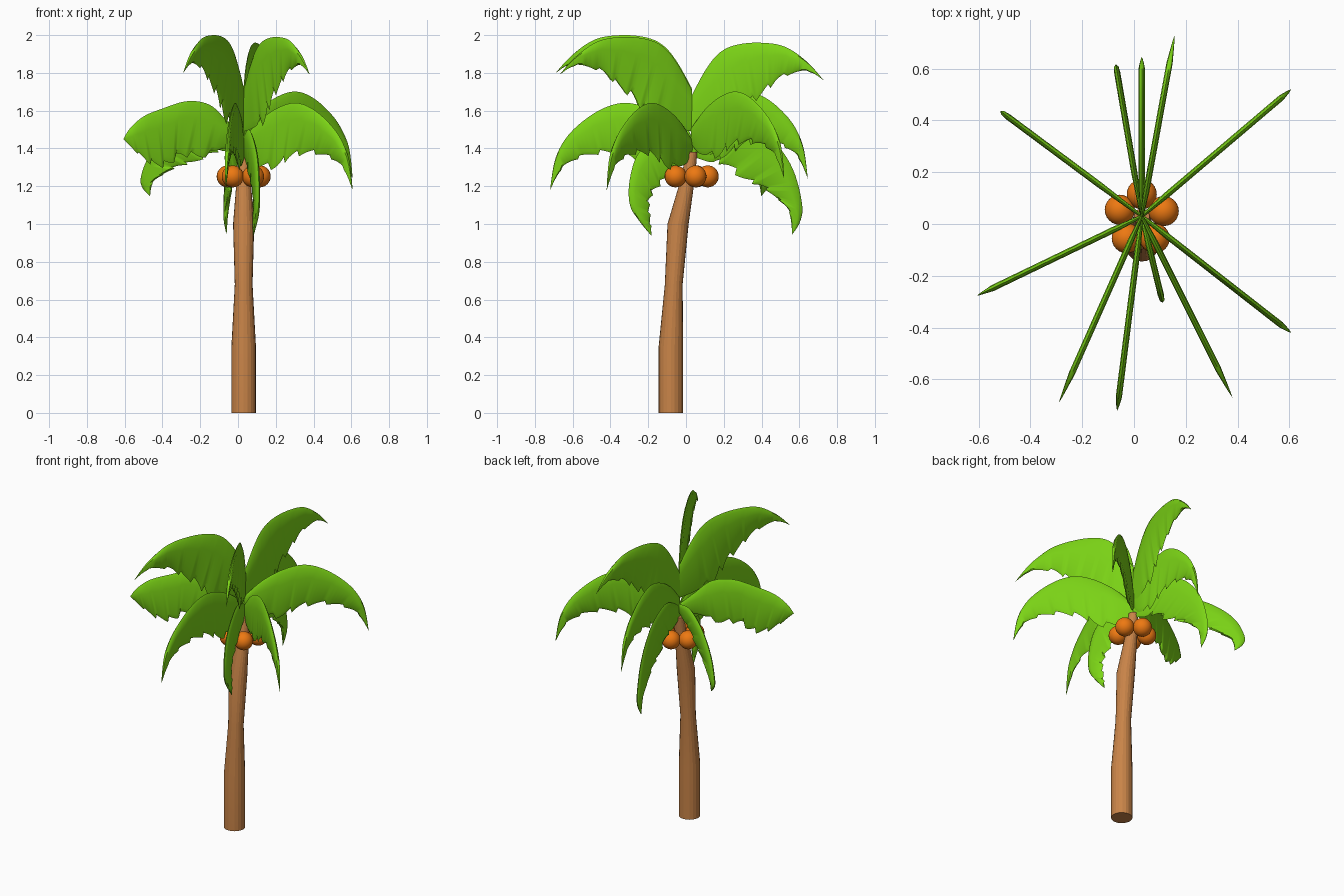
import bpy, bmesh, math
from mathutils import Vector

if "Cube" in bpy.data.objects:
    bpy.data.objects.remove(bpy.data.objects["Cube"])


def material(name, rgb):
    m = bpy.data.materials.new(name)
    m.diffuse_color = (*rgb, 1)
    m.use_nodes = True
    m.node_tree.nodes["Principled BSDF"].inputs["Base Color"].default_value = m.diffuse_color
    return m


GREEN = material("leaf_green", (0.20, 0.66, 0.008))
BROWN = material("bark_brown", (0.58, 0.23, 0.065))
ORANGE = material("fruit_orange", (0.85, 0.19, 0.006))


def make_object(name, bm, mat, angle):
    bmesh.ops.recalc_face_normals(bm, faces=bm.faces)
    me = bpy.data.meshes.new(name)
    bm.to_mesh(me)
    bm.free()
    me.materials.append(mat)
    ob = bpy.data.objects.new(name, me)
    bpy.context.collection.objects.link(ob)
    bpy.ops.object.select_all(action='DESELECT')
    ob.select_set(True)
    bpy.context.view_layer.objects.active = ob
    bpy.ops.object.shade_smooth_by_angle(angle=math.radians(angle))
    return ob


def loft(bm, rings):
    loops = [[bm.verts.new(p) for p in r] for r in rings]
    n = len(loops[0])
    for a, b in zip(loops, loops[1:]):
        for i in range(n):
            bm.faces.new((a[i], a[(i + 1) % n], b[(i + 1) % n], b[i]))
    bm.faces.new(loops[0])
    bm.faces.new(loops[-1])
    bmesh.ops.remove_doubles(bm, verts=bm.verts, dist=0.0005)


def curve_at(pts, t):
    """Catmull-Rom sample of a point list, t from 0 to 1."""
    x = t * (len(pts) - 1)
    i = min(int(x), len(pts) - 2)
    f = x - i
    p = [Vector(pts[max(0, min(len(pts) - 1, i + k))]) for k in (-1, 0, 1, 2)]
    return 0.5 * (2 * p[1] + (p[2] - p[0]) * f
                  + (2 * p[0] - 5 * p[1] + 4 * p[2] - p[3]) * f * f
                  + (3 * p[1] - p[0] - 3 * p[2] + p[3]) * f ** 3)


# Trunk: bent, tapering stem (y, z, radius)
stem = [(-0.08, 0, 0.065), (-0.08, 0.35, 0.065), (-0.065, 0.68, 0.047),
        (-0.042, 1.0, 0.056), (0.012, 1.25, 0.036), (0.03, 1.38, 0.03)]
bm = bmesh.new()
loft(bm, [[(0.03 + r * math.cos(k * math.tau / 20), y + r * math.sin(k * math.tau / 20), z)
           for k in range(20)] for y, z, r in stem])
make_object("trunk", bm, BROWN, 15)

# Fruits clustered round the top of the trunk
for i, (x, y) in enumerate([(0.03, 0.115), (-0.055, 0.055), (0.115, 0.05),
                            (-0.028, -0.055), (0.08, -0.055)]):
    bm = bmesh.new()
    bmesh.ops.create_uvsphere(bm, u_segments=24, v_segments=16, radius=0.058)
    bmesh.ops.translate(bm, verts=bm.verts, vec=(x, y, 1.252))
    make_object(f"fruit_{i + 1}", bm, ORANGE, 40)

# Leaf profiles: upper and lower edges as (share of reach, height)
HIGH = ([(0, 1.72), (.1, 1.85), (.2, 1.94), (.32, 1.985), (.5, 2.0), (.7, 1.98), (.87, 1.9), (1, 1.8)],
        [(0, 1.5), (.15, 1.52), (.32, 1.57), (.42, 1.67), (.55, 1.745), (.68, 1.82), (.87, 1.85), (1, 1.8)])
MID = ([(0, 1.45), (.15, 1.55), (.33, 1.62), (.5, 1.64), (.68, 1.59), (.86, 1.48), (.96, 1.35), (1, 1.18)],
       [(0, 1.36), (.1, 1.31), (.3, 1.31), (.43, 1.36), (.6, 1.38), (.77, 1.36), (.91, 1.30), (1, 1.18)])
BROAD = ([(0, 1.46), (.13, 1.54), (.28, 1.63), (.47, 1.65), (.68, 1.61), (.83, 1.57), (.94, 1.51), (1, 1.45)],
         [(0, 1.39), (.16, 1.40), (.36, 1.36), (.52, 1.37), (.63, 1.32), (.75, 1.32), (.87, 1.37), (1, 1.45)])
DROOP = ([(0, 1.45), (.3, 1.54), (.6, 1.5), (.8, 1.4), (.93, 1.27), (1, 1.1), (.98, 1.01), (.91, .945)],
         [(0, 1.36), (.15, 1.33), (.3, 1.32), (.48, 1.24), (.64, 1.20), (.76, 1.14), (.88, 1.07), (.91, .945)])
CURL = ([(0, 1.45), (.3, 1.5), (.6, 1.46), (.88, 1.36), (1, 1.22), (.99, 1.1), (.85, 1.02), (.64, .935)],
        [(0, 1.36), (.2, 1.32), (.4, 1.25), (.58, 1.19), (.68, 1.13), (.68, 1.07), (.66, 1.0), (.64, .935)])


def leaf(name, tip, profile, dz=0.0, squash=1.0):
    base = Vector((0.03, 0.03, 0))
    reach = Vector((*tip, 0)) - base
    side = Vector((-reach.y, reach.x, 0)).normalized()
    steps, rings = 48, []
    for s in range(steps + 1):
        t = s / steps
        up, low = (curve_at(e, t) for e in profile)
        # Ragged lower edge
        if 0.2 < t < 0.95:
            low = low.lerp(up, 0.13 * ((s % 6) / 5 - 0.5))
        half = 0.012 * min(1, 6 * (1 - t), 0.5 + 3 * t)

        def point(f, w):
            p = up.lerp(low, f)
            return base + reach * p.x + side * w * half + Vector((0, 0, 1.4 + (p.y - 1.4) * squash + dz))
        rings.append([point(0, 0), point(.07, .75), point(.3, 1), point(.9, .8), point(1, 0),
                      point(.9, -.8), point(.3, -1), point(.07, -.75)])
    bm = bmesh.new()
    loft(bm, rings)
    make_object(name, bm, GREEN, 50)


# Leaves fanned round the crown, each a thin upright blade
leaf("leaf_high_front_left", (-0.29, -0.69), HIGH)
leaf("leaf_high_front_right", (0.38, -0.67), HIGH, -0.01)
leaf("leaf_high_back", (0.157, 0.73), HIGH, -0.04)
leaf("leaf_mid_front", (-0.065, -0.72), MID)
leaf("leaf_mid_right_front", (0.607, -0.42), MID)
leaf("leaf_mid_right_back", (0.607, 0.52), MID, 0.06)
leaf("leaf_mid_back", (0.03, 0.645), MID, 0.06)
leaf("leaf_broad_left", (-0.607, -0.277), BROAD)
leaf("leaf_droop_back", (-0.07, 0.615), DROOP)
leaf("leaf_droop_left_back", (-0.515, 0.435), DROOP, 0.03, 0.62)
leaf("leaf_curl_front", (0.11, -0.3), CURL)
